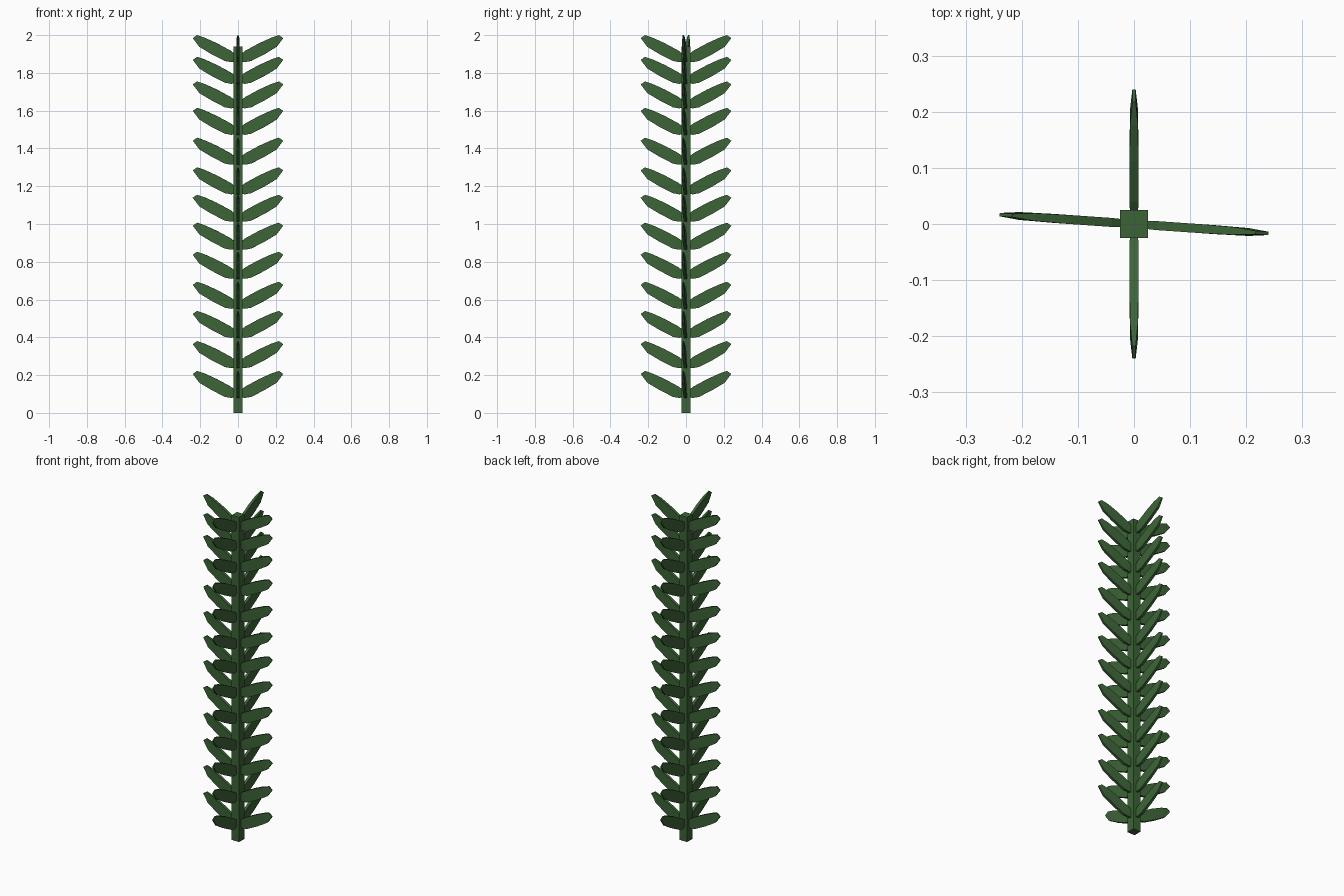
import bpy, bmesh
from math import radians
from mathutils import Matrix, Vector

if "Cube" in bpy.data.objects:
    bpy.data.objects.remove(bpy.data.objects["Cube"])

green = bpy.data.materials.new("leaf_green")
green.diffuse_color = (0.045, 0.127, 0.038, 1)
green.use_nodes = True
green.node_tree.nodes["Principled BSDF"].inputs["Base Color"].default_value = green.diffuse_color


def add_object(name, bm):
    bmesh.ops.recalc_face_normals(bm, faces=bm.faces)
    mesh = bpy.data.meshes.new(name)
    bm.to_mesh(mesh)
    bm.free()
    mesh.materials.append(green)
    obj = bpy.data.objects.new(name, mesh)
    bpy.context.collection.objects.link(obj)
    return obj


# Square stem
bm = bmesh.new()
bmesh.ops.create_cube(bm, size=1, matrix=Matrix.Translation((0, 0, 0.97))
                      @ Matrix.Diagonal((0.05, 0.05, 1.94, 1)))
add_object("stem", bm)

# Leaf sections from stem to tip: lower x, z, upper x, z, half thickness
SECTIONS = [
    (0.018, -0.140, 0.000, -0.118, 0.005),
    (0.036, -0.143, 0.014, -0.102, 0.007),
    (0.070, -0.137, 0.040, -0.082, 0.008),
    (0.142, -0.100, 0.112, -0.043, 0.008),
    (0.205, -0.062, 0.176, -0.014, 0.007),
    (0.240, -0.016, 0.217, 0.000, 0.003),
]


def add_leaf(bm, angle, height):
    """Flat blade with square edges, rising outward from the stem."""
    place = Matrix.Translation((0, 0, height)) @ Matrix.Rotation(radians(angle), 4, 'Z')
    rings = []
    for lx, lz, ux, uz, t in SECTIONS:
        points = [(lx, t, lz), (ux, t, uz), (ux, -t, uz), (lx, -t, lz)]
        rings.append([bm.verts.new(place @ Vector(p)) for p in points])
    for r, s in zip(rings, rings[1:]):
        for i in range(4):
            j = (i + 1) % 4
            bm.faces.new((r[i], r[j], s[j], s[i]))
    bm.faces.new(rings[0])
    bm.faces.new(rings[-1])


# Whorls of four leaves, one pair turned slightly off axis
TIPS = [0.222, 0.38, 0.54, 0.694, 0.853, 1.007, 1.155,
        1.30, 1.457, 1.615, 1.755, 1.885, 2.0]
for n, height in enumerate(TIPS, 1):
    bm = bmesh.new()
    for angle in (-4, 90, 176, 270):
        add_leaf(bm, angle, height)
    add_object(f"leaf_whorl_{n:02d}", bm)
